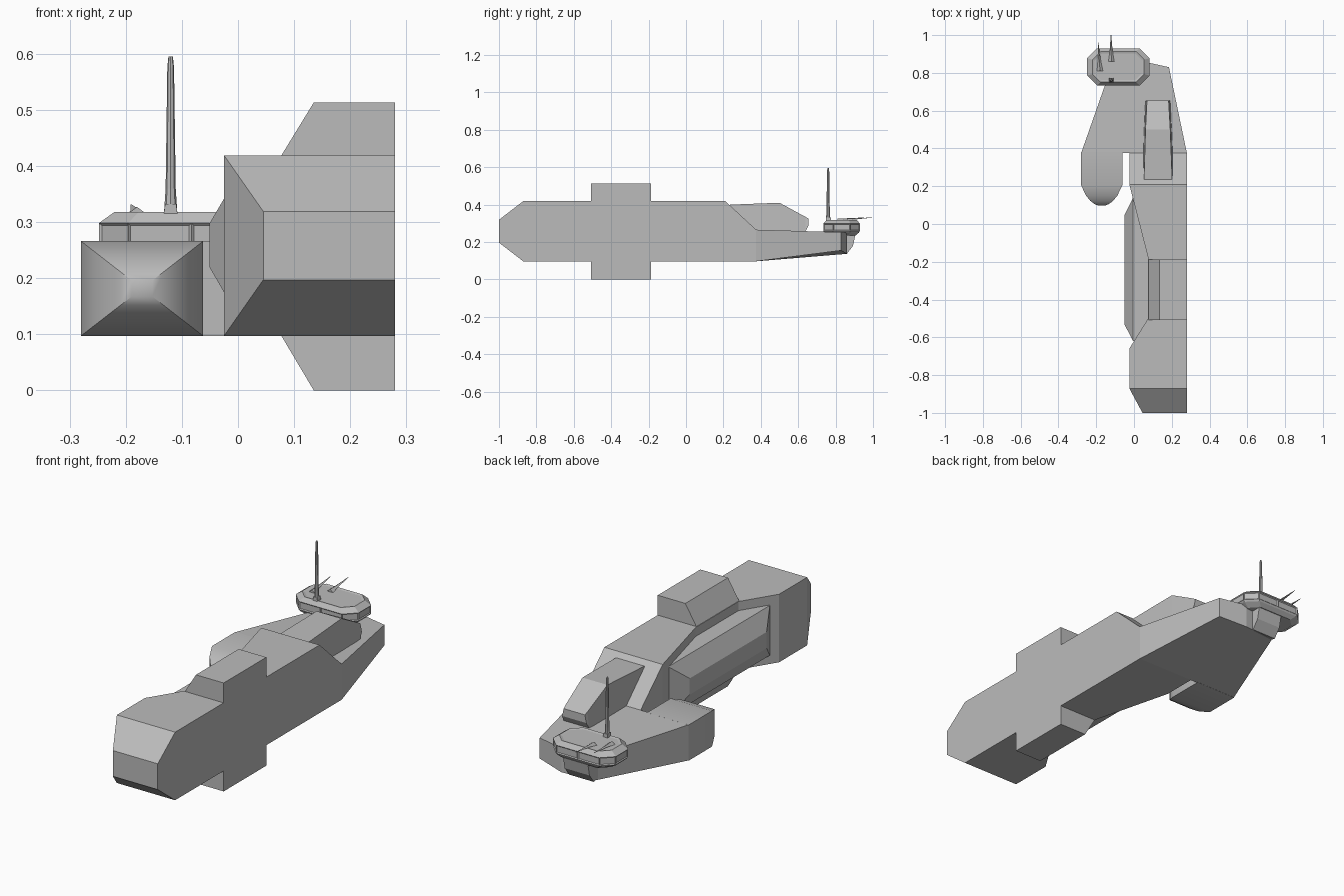
import bpy, bmesh, math
from mathutils import Vector

if "Cube" in bpy.data.objects:
    bpy.data.objects.remove(bpy.data.objects["Cube"])

grey = bpy.data.materials.new("hull grey")
grey.diffuse_color = (0.5, 0.5, 0.5, 1)
grey.use_nodes = True
grey.node_tree.nodes["Principled BSDF"].inputs["Base Color"].default_value = grey.diffuse_color


def loft(name, rings, tweak=None, smooth=None):
    """Skin a list of equal-length point rings and cap both ends."""
    bm = bmesh.new()
    vs = [[bm.verts.new(p) for p in r] for r in rings]
    n = len(vs[0])
    bands = []
    for a, b in zip(vs, vs[1:]):
        bands.append([bm.faces.new((a[i], a[(i + 1) % n], b[(i + 1) % n], b[i])) for i in range(n)])
    bm.faces.new(vs[0])
    top = bm.faces.new(vs[-1])
    bmesh.ops.recalc_face_normals(bm, faces=bm.faces)
    if tweak:
        tweak(bm, bands, top)
    me = bpy.data.meshes.new(name)
    bm.to_mesh(me)
    bm.free()
    me.materials.append(grey)
    ob = bpy.data.objects.new(name, me)
    bpy.context.collection.objects.link(ob)
    if smooth:
        bpy.ops.object.select_all(action='DESELECT')
        ob.select_set(True)
        bpy.context.view_layer.objects.active = ob
        bpy.ops.object.shade_smooth_by_angle(angle=math.radians(smooth))
    return ob


def rect(y, x0, x1, z0, z1, lean=0):
    """Cross-section across y; lean narrows the top."""
    return [(x0, y, z0), (x1, y, z0), (x1 - lean, y, z1), (x0 + lean, y, z1)]


# main hull, pinched in the middle, flat on the right side
loft("main_hull", [rect(y, x, 0.28, a, b) for y, x, a, b in (
    (-1.0, 0.045, 0.197, 0.319), (-0.87, -0.025, 0.097, 0.419), (-0.66, -0.025, 0.097, 0.419),
    (-0.50, 0.075, 0.097, 0.419), (-0.18, 0.075, 0.097, 0.419),
    (0.21, -0.025, 0.097, 0.419), (0.375, -0.025, 0.097, 0.266))])

# top and bottom blocks
for name, z0, z1 in (("top_block", 0.415, 0.513), ("bottom_block", 0.101, 0.0)):
    loft(name, [[(0.075, y, z0), (0.135, y, z1), (0.28, y, z1), (0.28, y, z0)] for y in (-0.507, -0.188)])

# side pod sitting in the pinch
def pod_ring(x, y0, y1, z0, z1):
    return [(x, y0, z0), (x, y1, z0), (x, y1, z1), (x, y0, z1)]

loft("side_pod", [pod_ring(0.10, -0.62, 0.14, 0.14, 0.376),
                  pod_ring(-0.005, -0.62, 0.14, 0.14, 0.376),
                  pod_ring(-0.051, -0.53, 0.045, 0.22, 0.297)])

# rear platform with rising underside
plan = [(0.28, 0.375), (0.185, 0.83), (0.05, 0.86), (-0.115, 0.845), (-0.28, 0.375)]
low = [0.097, 0.155, 0.137, 0.137, 0.097]
loft("rear_platform", [[(x, y, z) for (x, y), z in zip(plan, low)],
                       [(x, y, 0.266 - (y - 0.375) * 0.03) for x, y in plan]])

# left pontoon with a blunt tapered nose
def pontoon_ring(y, s):
    return rect(y, -0.171 - 0.109 * s, -0.171 + 0.109 * s, 0.1815 - 0.0845 * s, 0.1815 + 0.0845 * s)

loft("pontoon", [pontoon_ring(y, s) for y, s in (
    (0.097, 0.17), (0.106, 0.35), (0.122, 0.55), (0.15, 0.76), (0.205, 1), (0.38, 1))], smooth=35)

# wedge cabin behind the hull slope
loft("rear_cabin", [rect(y, a, b, c, d, 0.008) for y, a, b, c, d in (
    (0.235, 0.045, 0.21, 0.25, 0.40), (0.50, 0.053, 0.20, 0.25, 0.41),
    (0.64, 0.06, 0.192, 0.26, 0.334), (0.655, 0.063, 0.19, 0.288, 0.325))])

# neck block under the bridge
loft("bridge_neck", [[(x, 0.80, 0.15), (x, 0.86, 0.137), (x, 0.893, 0.18), (x, 0.905, 0.237), (x, 0.80, 0.25)]
                     for x in (-0.12, 0.01)])

# bridge: stretched octagon with recessed windows and roof
def bridge_ring(z, s):
    hx, hy, c = 0.165, 0.098, 0.052
    half = [(hx, -hy + c), (hx, hy - c), (hx - c, hy), (0, hy), (-hx + c, hy)]
    pts = half + [(-hx, hy - c), (-hx, -hy + c), (-hx + c, -hy), (0, -hy), (hx - c, -hy)]
    return [(-0.083 + x * s, 0.832 + y * s, z) for x, y in pts]

def windows(bm, bands, top):
    bmesh.ops.inset_individual(bm, faces=bands[2], thickness=0.006, depth=-0.004)
    bmesh.ops.inset_individual(bm, faces=[top], thickness=0.012, depth=-0.003)

loft("bridge", [bridge_ring(z, s) for z, s in (
    (0.235, 0.78), (0.252, 0.96), (0.26, 1), (0.298, 1), (0.318, 0.83))], windows)

# mast
def mast_ring(z, r):
    return [(-0.12 + r * math.cos(i * math.pi / 4), 0.76 + r * math.sin(i * math.pi / 4), z) for i in range(8)]

loft("mast", [mast_ring(z, r) for z, r in (
    (0.30, 0.013), (0.33, 0.011), (0.36, 0.009), (0.575, 0.006), (0.585, 0.005), (0.595, 0.004))])
loft("mast_foot", [rect(y, -0.134, -0.106, 0.30, 0.332, 0.004) for y in (0.748, 0.774)])

# two flat spikes pointing backwards
for name, a, b in (("spike_inner", (-0.12, 0.86, 0.319), (-0.122, 1.0, 0.331)),
                   ("spike_outer", (-0.18, 0.81, 0.319), (-0.19, 0.96, 0.331))):
    a, b = Vector(a), Vector(b)
    loft(name, [[p + Vector((dx, 0, dz)) * s for dx, dz in ((-0.016, -0.004), (0.016, -0.004), (0, 0.008))]
                for p, s in ((a, 1), (a.lerp(b, 0.3), 0.55), (b, 0.1))])
